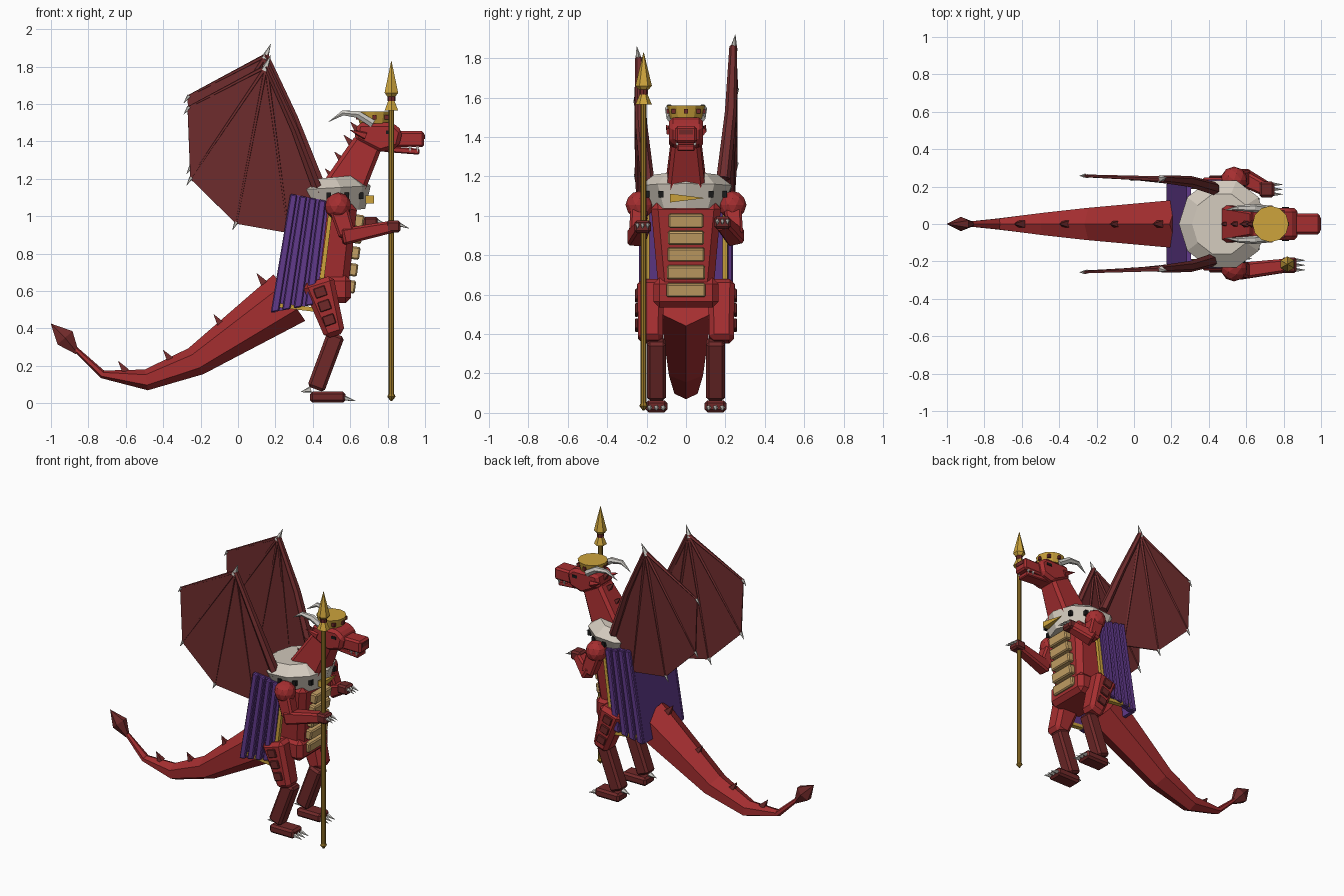
import bpy, math
from mathutils import Vector as V

if "Cube" in bpy.data.objects:
    bpy.data.objects.remove(bpy.data.objects["Cube"])


def mat(name, r, g, b):
    m = bpy.data.materials.new(name)
    m.diffuse_color = (r, g, b, 1)
    m.use_nodes = True
    m.node_tree.nodes["Principled BSDF"].inputs["Base Color"].default_value = m.diffuse_color
    return m


RED = mat("red_scales", .38, .028, .03)
DARK = mat("dark_red", .16, .022, .022)
WING = mat("wing_membrane", .16, .026, .027)
BONE = mat("bone", .62, .6, .56)
FUR = mat("fur", .65, .59, .51)
PURPLE = mat("purple_cloth", .12, .042, .26)
GOLD = mat("gold", .61, .37, .045)
BRASS = mat("brass", .33, .19, .022)
TAN = mat("belly_tan", .55, .35, .13)
BLACK = mat("black", .01, .01, .01)


def mesh(name, verts, faces, m, bevel=0):
    me = bpy.data.meshes.new(name)
    me.from_pydata([tuple(v) for v in verts], [], faces)
    me.materials.append(m)
    ob = bpy.data.objects.new(name, me)
    bpy.context.collection.objects.link(ob)
    if bevel:
        b = ob.modifiers.new("bevel", 'BEVEL')
        b.width, b.segments = bevel, 1
    return ob


def loft(name, pts, sizes, m, n=4, phase=0.0, bevel=0):
    """Sweep an n-sided ring along pts; sizes are (half width in y, half depth)."""
    pts = [V(p) for p in pts]
    verts, faces = [], []
    for i, p in enumerate(pts):
        t = (pts[min(i + 1, len(pts) - 1)] - pts[max(i - 1, 0)]).normalized()
        ref = V((0, 1, 0)) if abs(t.y) < .9 else V((1, 0, 0))
        u = (ref - t * ref.dot(t)).normalized()
        v = t.cross(u)
        k, ph = (math.sqrt(2), math.pi / 4) if n == 4 else (1, phase)
        for j in range(n):
            a = ph + j * 2 * math.pi / n
            verts.append(p + u * (math.cos(a) * k * sizes[i][0]) + v * (math.sin(a) * k * sizes[i][1]))
    for i in range(len(pts) - 1):
        for j in range(n):
            a, b = i * n + j, i * n + (j + 1) % n
            faces.append((a, b, b + n, a + n))
    faces += [tuple(reversed(range(n))), tuple(range(len(verts) - n, len(verts)))]
    return mesh(name, verts, faces, m, bevel)


def spike(name, base, tip, r, m, n=5):
    return loft(name, [base, tip], [(r, r), (.001, .001)], m, n)


def box(name, c, h, m, bevel=0):
    return loft(name, [(c[0], c[1], c[2] - h[2]), (c[0], c[1], c[2] + h[2])],
                [(h[1], h[0])] * 2, m, bevel=bevel)


def prism(name, outline, y0, y1, m, bevel=0):
    """Extrude an (x, z) outline along y."""
    n = len(outline)
    verts = [(x, y, z) for y in (y0, y1) for x, z in outline]
    faces = [(i, (i + 1) % n, (i + 1) % n + n, i + n) for i in range(n)]
    faces += [tuple(reversed(range(n))), tuple(range(n, 2 * n))]
    ob = mesh(name, verts, faces, m, bevel)
    bpy.context.view_layer.objects.active = ob
    bpy.ops.object.mode_set(mode='EDIT')
    bpy.ops.mesh.select_all(action='SELECT')
    bpy.ops.mesh.normals_make_consistent()
    bpy.ops.object.mode_set(mode='OBJECT')
    return ob


# Torso, pelvis and belly plates
loft("torso", [(.45, 0, .58), (.49, 0, 1.08)], [(.135, .135), (.18, .15)], RED, bevel=.035)
box("pelvis", (.47, 0, .61), (.135, .165, .075), RED, bevel=.03)
for i, z in enumerate((.625, .715, .805, .89, .975)):
    x = .585 + (z - .6) * .13
    loft("belly_plate", [(x, 0, z - .034), (x + .01, 0, z + .034)], [(.1 - .003 * i, .035)] * 2, TAN, bevel=.008)

# Fur collar with dark tufts and clasp
loft("fur_collar", [(.48, 0, 1.03), (.475, 0, 1.15), (.47, 0, 1.205)],
     [(.19, .2), (.245, .235), (.17, .16)], FUR, n=10, phase=math.pi / 10)
for s in (-1, 1):
    for a in (35, 62, 88):
        r = math.radians(a)
        box("collar_tuft", (.478 + .222 * math.cos(r), s * .222 * math.sin(r), 1.11), (.012, .012, .017), BLACK)
spike("collar_clasp", (.705, -.08, 1.09), (.705, .09, 1.09), .022, GOLD, 4)

# Tail with spines and arrow tip
loft("tail", [(.275, 0, .565), (-.225, 0, .225), (-.49, 0, .125), (-.725, 0, .155), (-.875, 0, .295)],
     [(.15, .15), (.1, .08), (.068, .056), (.034, .022), (.016, .014)], RED, n=6, phase=math.pi / 6)
for x, z in ((.14, .64), (-.09, .42), (-.36, .23), (-.6, .17)):
    spike("tail_spine", (x, 0, z), (x - .04, 0, z + .055), .02, DARK, 4)
loft("tail_tip", [(-.86, 0, .27), (-.925, 0, .35), (-1, 0, .425)], [(.012, .012), (.038, .062), (.001, .001)], DARK, 6)

# Neck, head and jaws
loft("neck", [(.55, 0, 1.12), (.70, 0, 1.40)], [(.105, .115), (.072, .078)], RED, bevel=.02)
prism("head", [(.62, 1.41), (.64, 1.5), (.83, 1.5), (.88, 1.455), (.86, 1.37), (.76, 1.34)], -.085, .085, RED, .02)
box("snout", (.91, 0, 1.412), (.085, .055, .043), RED, .012)
loft("lower_jaw", [(.78, 0, 1.36), (.97, 0, 1.345)], [(.045, .016)] * 2, RED, bevel=.006)
box("muzzle_plate", (.996, 0, 1.425), (.003, .035, .013), DARK)
for i, (x, z) in enumerate(((.50, 1.20), (.55, 1.29), (.60, 1.38), (.635, 1.45))):
    spike("neck_spine", (x + .015, 0, z), (x - .035, 0, z + .055), .022, DARK, 4)

# Crown
loft("crown", [(.73, 0, 1.495), (.73, 0, 1.56)], [(.08, .08), (.097, .097)], GOLD, 12)
for i in range(8):
    a = i * math.pi / 4
    box("crown_gem", (.73 + .09 * math.cos(a), .09 * math.sin(a), 1.53), (.01, .01, .012), DARK)

for s, side in ((-1, "right"), (1, "left")):
    # Face details and horns
    box(side + "_eye", (.81, s * .086, 1.45), (.018, .004, .009), BLACK)
    spike(side + "_cheek_spike", (.68, s * .08, 1.43), (.6, s * .1, 1.46), .025, RED)
    for x in (.92, .96):
        spike(side + "_tooth", (x, s * .045, 1.372), (x, s * .045, 1.345), .008, BONE, 4)
    loft(side + "_horn", [(.72, s * .075, 1.495), (.64, s * .085, 1.545), (.56, s * .085, 1.552), (.485, s * .075, 1.505)],
         [(.024, .024), (.022, .022), (.015, .015), (.001, .001)], BONE, 6)

    # Leg, thigh scales and foot
    loft(side + "_thigh", [(.425, s * .18, .66), (.52, s * .18, .36)], [(.068, .088), (.062, .055)], RED, bevel=.025)
    for x, z in ((.44, .595), (.463, .522), (.487, .445)):
        loft(side + "_thigh_scale", [(x - .009, s * .25, z + .026), (x + .009, s * .25, z - .026)],
             [(.008, .032)] * 2, DARK, bevel=.004)
    loft(side + "_shin", [(.525, s * .15, .37), (.415, s * .15, .075)], [(.048, .048)] * 2, DARK, bevel=.015)
    box(side + "_foot", (.48, s * .15, .033), (.095, .055, .03), DARK, .014)
    for k in (-1, 0, 1):
        spike(side + "_toe_claw", (.56, s * .15 + k * .034, .03), (.63, s * .15 + k * .036, .012), .016, BONE)
    spike(side + "_heel_claw", (.39, s * .15, .075), (.335, s * .15, .06), .018, BONE)

    # Arm
    bpy.ops.mesh.primitive_ico_sphere_add(subdivisions=2, radius=.072, location=(.535, s * .235, 1.055))
    ball = bpy.context.object
    ball.name = side + "_shoulder"
    ball.data.materials.append(RED)
    elbow = V((.585, s * .25, .895))
    hand = V((.83, -.22, .945)) if s < 0 else V((.71, .185, .965))
    loft(side + "_upper_arm", [(.535, s * .235, 1.05), elbow], [(.045, .05), (.04, .045)], RED, bevel=.012)
    loft(side + "_forearm", [elbow - (hand - elbow) * .12, hand], [(.045, .045), (.036, .032)], RED, bevel=.012)
    box(side + "_hand", hand, (.04, .042, .032), DARK, .012)
    for k in (-1, 0, 1):
        p = hand + V((.03, k * .026, .012))
        spike(side + "_finger_claw", p, p + V((.055, 0, -.022)), .012, BONE)

    # Cape side with raised folds and trim
    T0, T1, B0, B1 = V((.28, 1.12)), V((.485, 1.08)), V((.175, .485)), V((.42, .53))
    prism(side + "_cape", [T0, T1, B1, B0], s * .19, s * .213, PURPLE)
    for k in range(4):
        a, b = k / 4, k / 4 + .18
        q = [T0.lerp(T1, a), T0.lerp(T1, b), B0.lerp(B1, b), B0.lerp(B1, a)]
        prism(side + "_cape_fold", q, s * .21, s * .238, PURPLE, .006)
    prism(side + "_cape_front_trim", [(.485, 1.03), (.505, 1.02), (.44, .5), (.415, .5)], s * .185, s * .21, GOLD)
    prism(side + "_cape_bottom_trim", [(.22, .535), (.43, .51), (.43, .487), (.22, .512)], s * .188, s * .222, GOLD)

    # Wing: membrane fan, arm, ribs and claws
    dz = .06 if s > 0 else 0
    fan = [V((x, s * y, z + dz)) for x, y, z in (
        (.15, .24, 1.80), (-.27, .258, 1.58), (-.255, .255, 1.2), (-.01, .24, .96), (.27, .21, .91), (.43, .19, 1.13))]
    wing = mesh(side + "_wing_membrane", fan, [(0, i, i + 1) for i in range(1, 5)], WING)
    sol = wing.modifiers.new("thickness", 'SOLIDIFY')
    sol.thickness, sol.offset = .008, 0
    loft(side + "_wing_arm", [fan[5], fan[5].lerp(fan[0], .5) + V((.012, s * .012, 0)), fan[0]],
         [(.036, .03), (.03, .022), (.02, .016)], WING, 6)
    spike(side + "_wing_top_claw", fan[0] - V((.01, 0, .02)), fan[0] + V((.025, s * .01, .06)), .022, BONE)
    for i in range(1, 5):
        loft(side + "_wing_rib", [fan[0], fan[i]], [(.015, .012), (.007, .006)], WING, 5)
        if i < 4:
            d = (fan[i] - fan[0]).normalized()
            spike(side + "_wing_claw", fan[i] - d * .01, fan[i] + V((-.02, 0, -.035)), .012, BONE)

# Cape back
prism("cape_back", [(.28, 1.12), (.305, 1.12), (.2, .485), (.175, .485)], -.2, .2, PURPLE)

# Spear
sx, sy = .82, -.215
loft("spear_shaft", [(sx, sy, .03), (sx, sy, 1.6)], [(.015, .015)] * 2, BRASS, 8)
loft("spear_butt", [(sx, sy, .012), (sx, sy, .035), (sx, sy, .05)], [(.004, .004), (.022, .022), (.015, .015)], BRASS, 8)
loft("spear_skirt", [(sx, sy, 1.565), (sx, sy, 1.62)], [(.042, .042), (.018, .018)], GOLD, 6)
loft("spear_band", [(sx, sy, 1.615), (sx, sy, 1.645)], [(.022, .022)] * 2, DARK, 8)
loft("spear_head", [(sx, sy, 1.64), (sx, sy, 1.66), (sx, sy, 1.83)], [(.025, .025), (.042, .042), (.001, .001)], GOLD, 6)
